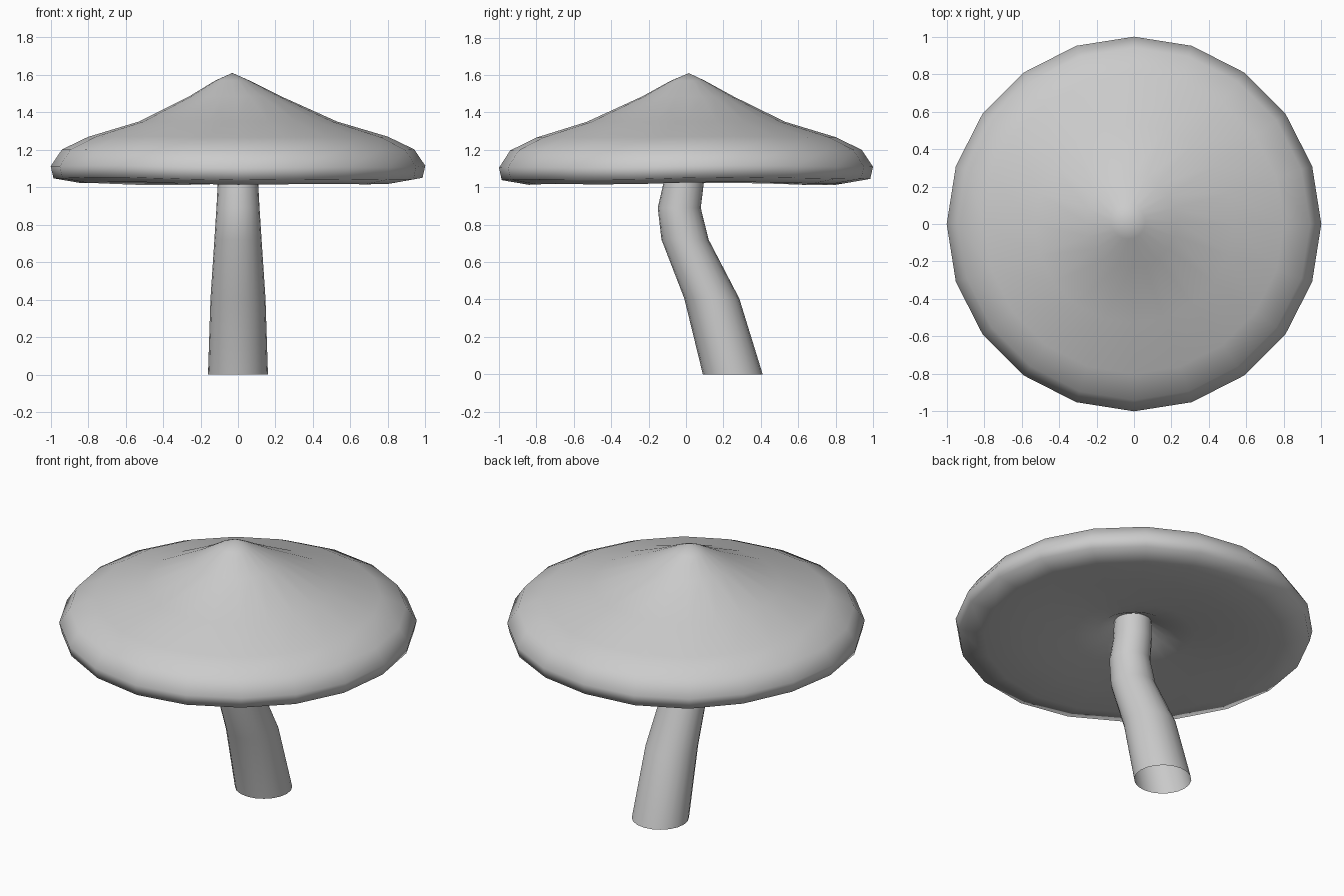
import bpy, bmesh, math

if "Cube" in bpy.data.objects:
    bpy.data.objects.remove(bpy.data.objects["Cube"])


def loft(name, rings, sides, tip=None):
    """Skin rings of (cx, cy, z, radius[, wobble]); optional pole at the start."""
    bm = bmesh.new()
    loops = []
    for cx, cy, z, r, wob in rings:
        loop = []
        for i in range(sides):
            a = 2 * math.pi * i / sides
            dz = wob * (math.cos(2 * a - 0.9) + 0.6 * math.sin(5 * a + 0.4))
            loop.append(bm.verts.new((cx + r * math.cos(a), cy + r * math.sin(a), z + dz)))
        loops.append(loop)
    for low, high in zip(loops, loops[1:]):
        for i in range(sides):
            j = (i + 1) % sides
            bm.faces.new((low[i], low[j], high[j], high[i]))
    if tip:
        pole = bm.verts.new(tip)
        for i in range(sides):
            bm.faces.new((loops[-1][i], loops[-1][(i + 1) % sides], pole))
    bmesh.ops.recalc_face_normals(bm, faces=bm.faces)
    for f in bm.faces:
        f.smooth = True
    mesh = bpy.data.meshes.new(name)
    bm.to_mesh(mesh)
    bm.free()
    obj = bpy.data.objects.new(name, mesh)
    bpy.context.collection.objects.link(obj)
    return obj


# Cap: hollowed underside, rolled rim, concave slope up to an off-centre peak
loft("cap", [
    (0, -0.01, 1.13, 0.10, 0),
    (0, 0, 1.075, 0.20, 0),
    (0, 0, 1.045, 0.34, 0.002),
    (0, 0, 1.03, 0.62, 0.004),
    (0, 0, 1.02, 0.84, 0.006),
    (0, 0, 1.045, 0.985, 0.006),
    (0, 0, 1.11, 1.00, 0.005),
    (0, 0, 1.20, 0.94, 0.003),
    (0, 0, 1.268, 0.80, 0.002),
    (0, 0, 1.35, 0.53, 0),
    (-0.015, 0.01, 1.485, 0.245, 0),
    (-0.03, 0.01, 1.57, 0.09, 0),
], 20, tip=(-0.03, 0.015, 1.61))

# Stem: bent tapering tube, open at the foot, running up into the cap
loft("stem", [
    (0, 0.25, 0.0, 0.16, 0),
    (0, 0.138, 0.405, 0.147, 0),
    (0, -0.005, 0.72, 0.126, 0),
    (0, -0.036, 0.89, 0.115, 0),
    (0, -0.013, 1.02, 0.108, 0),
    (0, -0.01, 1.14, 0.105, 0),
], 20)
